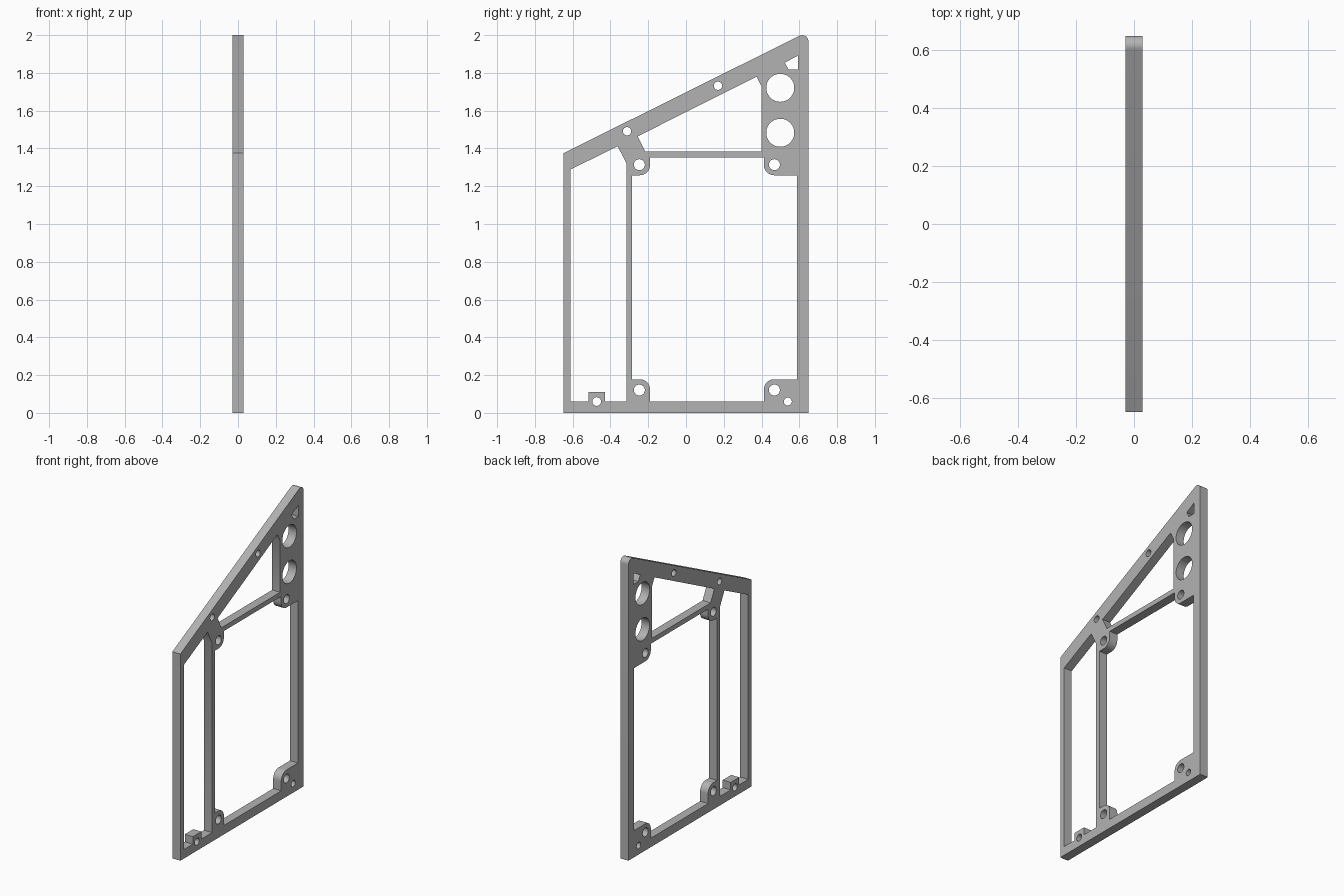
import bpy
import bmesh
from math import pi, sin, cos, atan2
from mathutils import Matrix

if "Cube" in bpy.data.objects:
    bpy.data.objects.remove(bpy.data.objects["Cube"], do_unlink=True)

THICK = 0.059
HALF = 0.648          # half depth of the plate
LOW, HIGH = 1.375, 2.02   # sloped edge heights at front and (sharp) back


def arc(cy, cz, r, a0, a1, steps=10):
    return [(cy + r * cos(a0 + (a1 - a0) * i / steps),
             cz + r * sin(a0 + (a1 - a0) * i / steps)) for i in range(steps + 1)]


def circle(cy, cz, r, steps=40):
    return arc(cy, cz, r, 0, 2 * pi, steps)[:-1]


# Outer outline, with the top back corner rounded
slope = atan2(HIGH - LOW, 2 * HALF)
R = 0.033
corner_z = HIGH - R * (sin(slope) + 1) / cos(slope)
outline = [(-HALF, 0), (HALF, 0)]
outline += arc(HALF - R, corner_z, R, 0, pi / 2 + slope)
outline += [(-HALF, LOW)]

# Tall front opening with a small step for the foot hole
front_opening = [(-0.612, 0.06), (-0.517, 0.06), (-0.517, 0.11), (-0.428, 0.11),
                 (-0.428, 0.06), (-0.315, 0.06), (-0.315, 1.321),
                 (-0.362, 1.412), (-0.612, 1.288)]

# Opening under the sloped edge
upper_opening = [(-0.217, 1.385), (0.401, 1.385), (0.401, 1.727),
                 (0.373, 1.78), (-0.256, 1.464)]

# Small opening near the peak
peak_opening = [(0.544, 1.817), (0.592, 1.817), (0.592, 1.891), (0.523, 1.854)]

# Large opening with four rounded corner lugs
Y0, Y1, Z0, Z1 = -0.285, 0.588, 0.06, 1.353
LY0, LY1, LZ0, LZ1 = -0.19, 0.412, 0.178, 1.258
r = 0.055
main_opening = [(LY0, Z0)] + arc(LY0 - r, LZ0 - r, r, 0, pi / 2) + [(Y0, LZ0), (Y0, LZ1)]
main_opening += arc(LY0 - r, LZ1 + r, r, -pi / 2, 0) + [(LY0, Z1), (LY1, Z1)]
main_opening += arc(LY1 + r, LZ1 + r, r, pi, 1.5 * pi) + [(Y1, LZ1), (Y1, LZ0)]
main_opening += arc(LY1 + r, LZ0 - r, r, pi / 2, pi) + [(LY1, Z0)]

# Round holes: lugs, foot, sloped edge, cable holes
holes = [circle(y, z, 0.029) for y in (-0.247, 0.468) for z in (0.121, 1.314)]
holes += [circle(-0.473, 0.06, 0.023), circle(0.539, 0.06, 0.021)]
holes += [circle(-0.312, 1.491, 0.022), circle(0.169, 1.732, 0.022)]
holes += [circle(0.499, z, 0.074, 64) for z in (1.721, 1.483)]

# Filled flat curve, extruded to plate thickness
curve = bpy.data.curves.new("side_panel", 'CURVE')
curve.dimensions = '2D'
curve.fill_mode = 'BOTH'
curve.extrude = THICK / 2
for loop in [outline, front_opening, upper_opening, peak_opening, main_opening] + holes:
    spline = curve.splines.new('POLY')
    spline.points.add(len(loop) - 1)
    for point, (y, z) in zip(spline.points, loop):
        point.co = (y, z, 0, 1)
    spline.use_cyclic_u = True

panel = bpy.data.objects.new("side_panel", curve)
bpy.context.collection.objects.link(panel)
bpy.ops.object.select_all(action='DESELECT')
panel.select_set(True)
bpy.context.view_layer.objects.active = panel
bpy.ops.object.convert(target='MESH')
panel = bpy.context.view_layer.objects.active
panel.name = "side_panel"

# Stand the plate upright in the side plane and weld it
mesh = panel.data
bm = bmesh.new()
bm.from_mesh(mesh)
bm.transform(Matrix(((0, 0, 1, 0), (1, 0, 0, 0), (0, 1, 0, 0), (0, 0, 0, 1))))
bmesh.ops.remove_doubles(bm, verts=bm.verts, dist=0.0005)
bmesh.ops.recalc_face_normals(bm, faces=bm.faces)
bm.to_mesh(mesh)
bm.free()

# Plain grey
grey = bpy.data.materials.new("plain_grey")
grey.use_nodes = True
colour = (0.45, 0.45, 0.45, 1)
grey.diffuse_color = colour
grey.node_tree.nodes["Principled BSDF"].inputs["Base Color"].default_value = colour
mesh.materials.clear()
mesh.materials.append(grey)
bpy.ops.object.shade_smooth_by_angle(angle=pi / 6)
